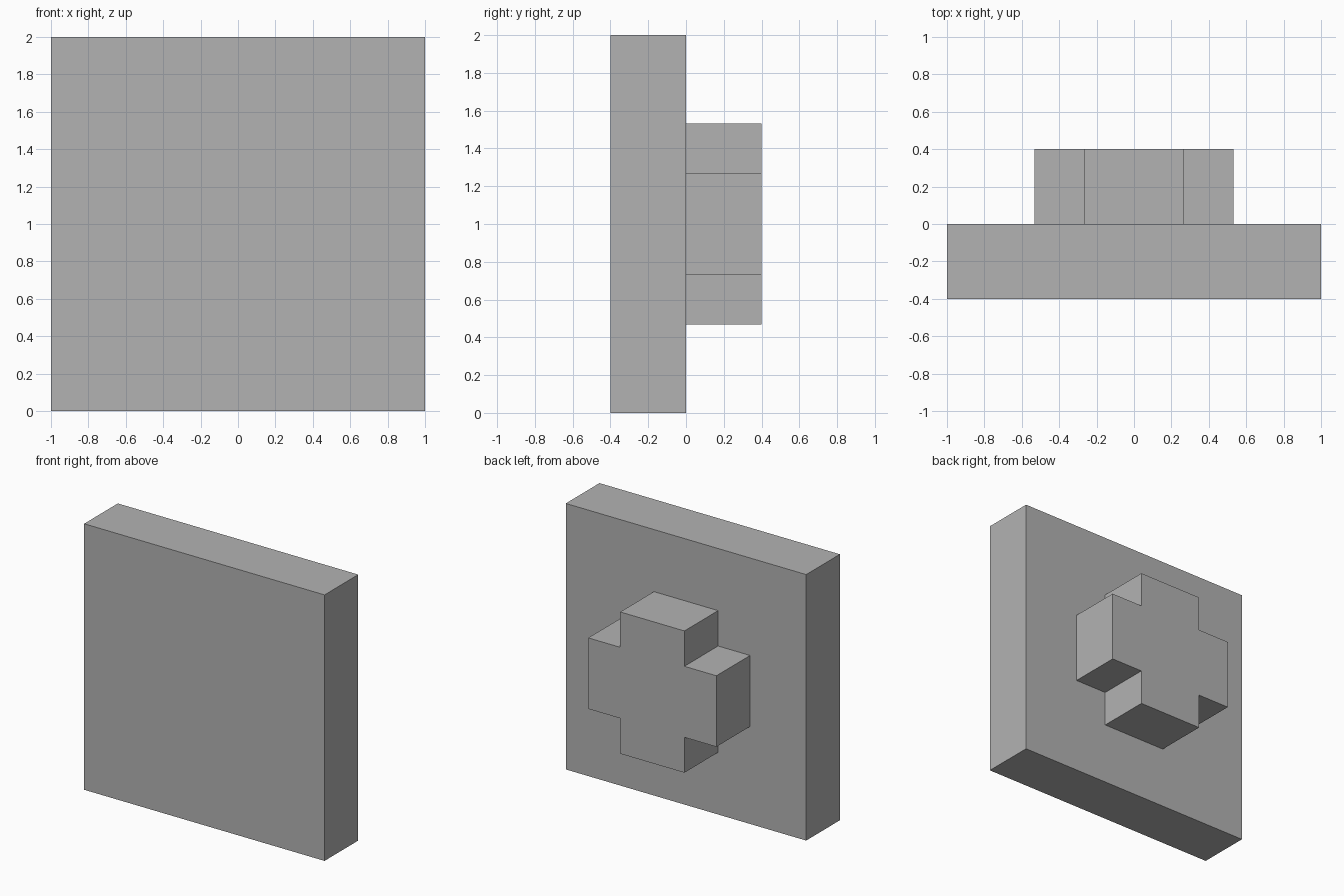
import bpy
import bmesh
from mathutils import Vector

cube = bpy.data.objects.get("Cube")
if cube:
    bpy.data.objects.remove(cube, do_unlink=True)

grey = bpy.data.materials.new("plain_grey")
GREY = (0.45, 0.45, 0.45, 1)
grey.use_nodes = True
grey.diffuse_color = GREY
grey.node_tree.nodes["Principled BSDF"].inputs["Base Color"].default_value = GREY


def extrude_profile(name, outline, y_front, y_back):
    """Extrude an (x, z) outline, centred at mid height, along y."""
    bm = bmesh.new()
    face = bm.faces.new([bm.verts.new((x, y_front, z + 1)) for x, z in outline])
    result = bmesh.ops.extrude_face_region(bm, geom=[face])
    moved = [v for v in result["geom"] if isinstance(v, bmesh.types.BMVert)]
    bmesh.ops.translate(bm, verts=moved, vec=Vector((0, y_back - y_front, 0)))
    # Close the front if the extrusion moved the first cap
    bmesh.ops.holes_fill(bm, edges=[e for e in bm.edges if e.is_boundary])
    bmesh.ops.recalc_face_normals(bm, faces=bm.faces)
    mesh = bpy.data.meshes.new(name)
    bm.to_mesh(mesh)
    bm.free()
    mesh.materials.append(grey)
    obj = bpy.data.objects.new(name, mesh)
    bpy.context.collection.objects.link(obj)
    return obj


# Square slab
extrude_profile("square_plate", [(-1, -1), (1, -1), (1, 1), (-1, 1)], -0.4, 0)

# Plus-shaped boss on the back: one corner turned through four quarters
reach, half = 0.533, 0.267
outline = []
corner = [(reach, half), (half, half), (half, reach)]
for _ in range(4):
    outline += corner
    corner = [(-z, x) for x, z in corner]
extrude_profile("cross_boss", outline, 0, 0.4)
